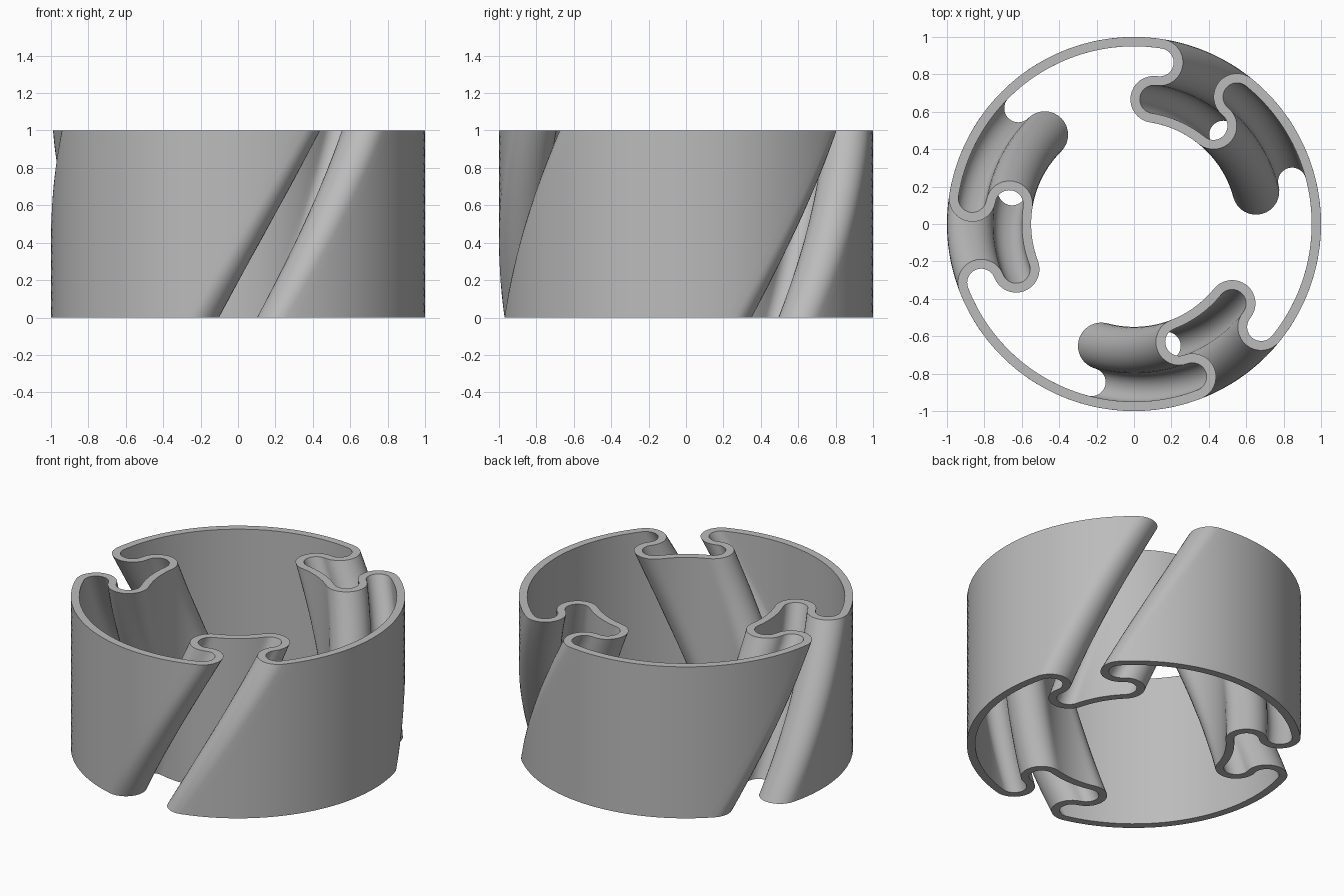
import bpy, bmesh, math
from math import sin, cos, pi, radians
from mathutils import Vector, Matrix

if "Cube" in bpy.data.objects:
    bpy.data.objects.remove(bpy.data.objects["Cube"], do_unlink=True)

HEIGHT, TWIST, LAYERS = 1.0, radians(36), 24
SLOTS, WALL = 3, 0.05
RING_R, LIP_R, POCKET_R, FLOOR_R = 0.975, 0.875, 0.675, 0.575   # wall centreline radii
BEND = 0.1                       # centreline radius of the hairpin bends
HALF = radians(15)               # half angle of a slot
ARC_STEPS, BEND_STEPS, FLOOR_STEPS = 30, 16, 12


def arc(centre, radius, start, end, steps, side):
    """Rows of (inner, outer) wall points; side tells which way outward faces."""
    rows = []
    for i in range(steps):
        a = start + (end - start) * i / steps
        d = Vector((cos(a), sin(a)))
        rows.append((centre + d * (radius - side * WALL / 2),
                     centre + d * (radius + side * WALL / 2)))
    return rows


def polar(r, a):
    return Vector((r * cos(a), r * sin(a)))


def wall_profile():
    """Ring arcs joined by undercut slots, counterclockwise."""
    rows, zero = [], Vector((0, 0))
    for k in range(SLOTS):
        mid = -pi / 2 + k * 2 * pi / SLOTS
        a, b = mid - HALF, mid + HALF
        nxt = a + 2 * pi / SLOTS
        rows += arc(polar(LIP_R, a), BEND, a, a + pi, BEND_STEPS, 1)
        rows += arc(polar(POCKET_R, a), BEND, a, a - pi, BEND_STEPS, -1)
        rows += arc(zero, FLOOR_R, a, b, FLOOR_STEPS, 1)
        rows += arc(polar(POCKET_R, b), BEND, b + pi, b, BEND_STEPS, -1)
        rows += arc(polar(LIP_R, b), BEND, b - pi, b, BEND_STEPS, 1)
        rows += arc(zero, RING_R, b, nxt, ARC_STEPS, 1)
    return rows


# Slotted ring, swept upward with a steady twist
bm = bmesh.new()
profile = wall_profile()
layers = []
for j in range(LAYERS + 1):
    t = j / LAYERS
    turn = Matrix.Rotation(TWIST * t, 3, 'Z')
    layers.append([[bm.verts.new(turn @ Vector((p.x, p.y, HEIGHT * t))) for p in row]
                   for row in profile])

n = len(profile)
for i in range(n):
    k = (i + 1) % n
    for low, high in zip(layers, layers[1:]):
        bm.faces.new((low[i][1], low[k][1], high[k][1], high[i][1]))
        bm.faces.new((low[k][0], low[i][0], high[i][0], high[k][0]))
    top, base = layers[-1], layers[0]
    bm.faces.new((top[i][0], top[i][1], top[k][1], top[k][0]))
    bm.faces.new((base[i][1], base[i][0], base[k][0], base[k][1]))
bmesh.ops.recalc_face_normals(bm, faces=bm.faces)

mesh = bpy.data.meshes.new("twisted_slotted_ring")
bm.to_mesh(mesh)
bm.free()
ring = bpy.data.objects.new("twisted_slotted_ring", mesh)
bpy.context.collection.objects.link(ring)

# Plain grey
grey = bpy.data.materials.new("light_grey")
grey.use_nodes = True
colour = (0.5, 0.5, 0.5, 1)
grey.diffuse_color = colour
grey.node_tree.nodes["Principled BSDF"].inputs["Base Color"].default_value = colour
mesh.materials.append(grey)

# Smooth walls with crisp rims
bpy.ops.object.select_all(action='DESELECT')
ring.select_set(True)
bpy.context.view_layer.objects.active = ring
bpy.ops.object.shade_smooth_by_angle(angle=radians(30))
